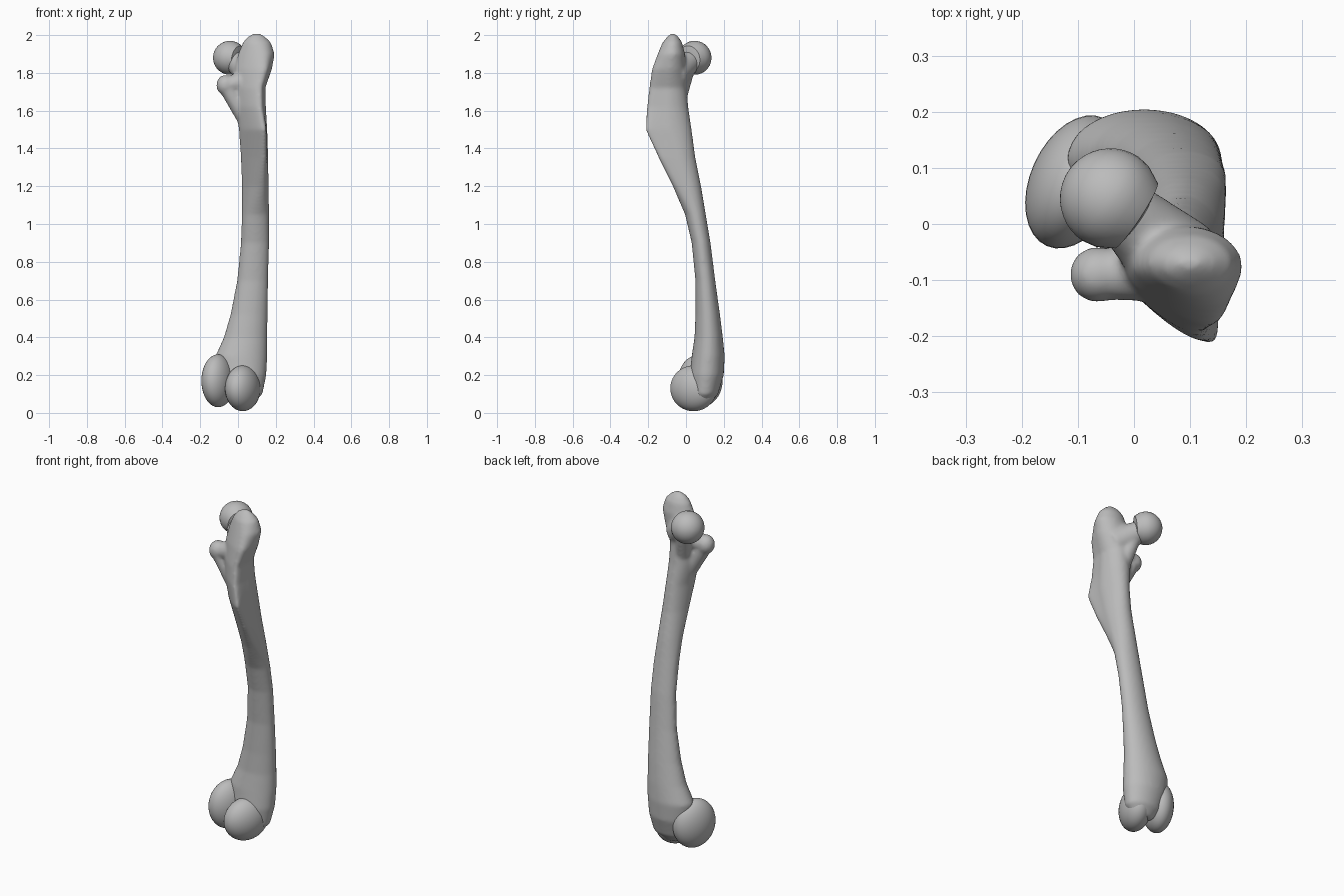
import bpy, bmesh
from math import sin, cos, pi, radians
from mathutils import Vector, Matrix

cube = bpy.data.objects.get("Cube")
if cube:
    bpy.data.objects.remove(cube, do_unlink=True)

bone = bpy.data.materials.new("bone_grey")
bone.use_nodes = True
bone.diffuse_color = (0.5, 0.5, 0.5, 1)
bone.node_tree.nodes["Principled BSDF"].inputs["Base Color"].default_value = (0.5, 0.5, 0.5, 1)


def finish(bm, name):
    bmesh.ops.recalc_face_normals(bm, faces=bm.faces)
    mesh = bpy.data.meshes.new(name)
    bm.to_mesh(mesh)
    bm.free()
    mesh.materials.append(bone)
    for p in mesh.polygons:
        p.use_smooth = True
    obj = bpy.data.objects.new(name, mesh)
    bpy.context.collection.objects.link(obj)
    return obj


def loft(bm, rings):
    loops = [[bm.verts.new(p) for p in ring] for ring in rings]
    n = len(loops[0])
    for a, b in zip(loops, loops[1:]):
        for i in range(n):
            bm.faces.new((a[i], a[(i + 1) % n], b[(i + 1) % n], b[i]))
    bm.faces.new(loops[0])
    bm.faces.new(loops[-1])


def ellipsoid(bm, centre, radii, turn=0.0):
    m = Matrix.Translation(centre) @ Matrix.Rotation(radians(turn), 4, 'Z') @ Matrix.Diagonal((*radii, 1))
    bmesh.ops.create_uvsphere(bm, u_segments=32, v_segments=20, radius=1, matrix=m)


def tube(bm, start, end, r0, r1, steps=24):
    a, b = Vector(start), Vector(end)
    q = (b - a).to_track_quat('Z', 'Y')
    loft(bm, [[c + q @ Vector((r * cos(t), r * sin(t), 0))
               for t in (2 * pi * i / steps for i in range(steps))]
              for c, r in ((a, r0), (b, r1))])


# Shaft sections: z, left x, right x, front y, back y, crest shift, front narrowing
sections = [
    (0.05, -0.03, 0.08, 0.06, 0.13, 0, 0), (0.10, -0.08, 0.13, 0.03, 0.17, 0, 0),
    (0.20, -0.11, 0.15, 0.02, 0.20, 0, 0), (0.30, -0.12, 0.155, 0.03, 0.205, 0, 0),
    (0.40, -0.075, 0.155, 0.045, 0.195, 0, 0), (0.52, -0.04, 0.157, 0.05, 0.18, 0, 0),
    (0.70, -0.005, 0.16, 0.05, 0.155, 0, 0), (0.90, 0.015, 0.165, 0.03, 0.13, 0, 0),
    (1.05, 0.02, 0.165, -0.005, 0.105, 0, 0), (1.20, 0.02, 0.162, -0.07, 0.08, 0.03, 0.2),
    (1.35, 0.015, 0.16, -0.145, 0.05, 0.05, 0.4), (1.50, 0.005, 0.155, -0.215, 0.03, 0.06, 0.5),
    (1.62, -0.015, 0.148, -0.207, 0.012, 0.05, 0.45), (1.72, -0.02, 0.145, -0.195, 0.003, 0.05, 0.4),
    (1.82, -0.015, 0.18, -0.18, 0.0, 0.05, 0.35), (1.90, 0.0, 0.195, -0.15, -0.005, 0.03, 0.25),
    (1.96, 0.025, 0.175, -0.125, -0.02, 0.01, 0.1), (1.99, 0.05, 0.145, -0.10, -0.04, 0, 0),
    (2.008, 0.08, 0.12, -0.08, -0.06, 0, 0),
]
rings = []
for z, x0, x1, y0, y1, shift, narrow in sections:
    ring = []
    for i in range(32):
        t = 2 * pi * i / 32
        s = sin(t)
        front = max(0, -s)
        x = (x0 + x1) / 2 + (x1 - x0) / 2 * cos(t) * (1 - narrow * front) + shift * front ** 1.5
        ring.append((x, (y0 + y1) / 2 + (y1 - y0) / 2 * s, z))
    rings.append(ring)

# Body: shaft, neck and small trochanter fused into one smooth skin
bm = bmesh.new()
loft(bm, rings)
tube(bm, (0.08, -0.07, 1.79), (-0.03, 0.035, 1.87), 0.085, 0.055)
tube(bm, (0.06, -0.06, 1.62), (0.01, 0.005, 1.81), 0.05, 0.04)
ellipsoid(bm, (-0.065, -0.09, 1.735), (0.05, 0.05, 0.055))
tube(bm, (0.05, -0.08, 1.54), (-0.055, -0.09, 1.72), 0.045, 0.045)
tube(bm, (0.05, -0.08, 1.76), (-0.05, -0.09, 1.735), 0.06, 0.045)
body = finish(bm, "shaft_and_neck")
skin = body.modifiers.new("fuse", 'REMESH')
skin.mode = 'VOXEL'
skin.voxel_size = 0.009
skin.use_smooth_shade = True
relax = body.modifiers.new("relax", 'SMOOTH')
relax.factor = 0.5
relax.iterations = 9

# Ball head, cut flat where the neck enters, with a bevelled rim
axis = Vector((-0.82, 0.54, 0.12)).normalized()
q = axis.to_track_quat('Z', 'Y')
profile = [(0.035, -0.062), (0.07, -0.055), (0.086, -0.025)]
profile += [(0.09 * cos(a), 0.09 * sin(a)) for a in (radians(d) for d in range(0, 90, 9))]
profile.append((0.004, 0.09))
bm = bmesh.new()
loft(bm, [[Vector((-0.042, 0.045, 1.88)) + q @ Vector((r * cos(t), r * sin(t), h))
           for t in (2 * pi * i / 32 for i in range(32))] for r, h in profile])
head = finish(bm, "ball_head")

# Two condyles, set along the turned axis of the knee
condyles = []
for name, centre, radii in (
        ("left_condyle", (0.025, 0.04, 0.13), (0.085, 0.13, 0.121)),
        ("right_condyle", (-0.105, 0.075, 0.17), (0.08, 0.125, 0.14))):
    bm = bmesh.new()
    ellipsoid(bm, centre, radii, -24)
    condyles.append(finish(bm, name))

# Keep the rim of the head crisp
bpy.ops.object.select_all(action='DESELECT')
head.select_set(True)
bpy.context.view_layer.objects.active = head
bpy.ops.object.shade_smooth_by_angle(angle=radians(35))
